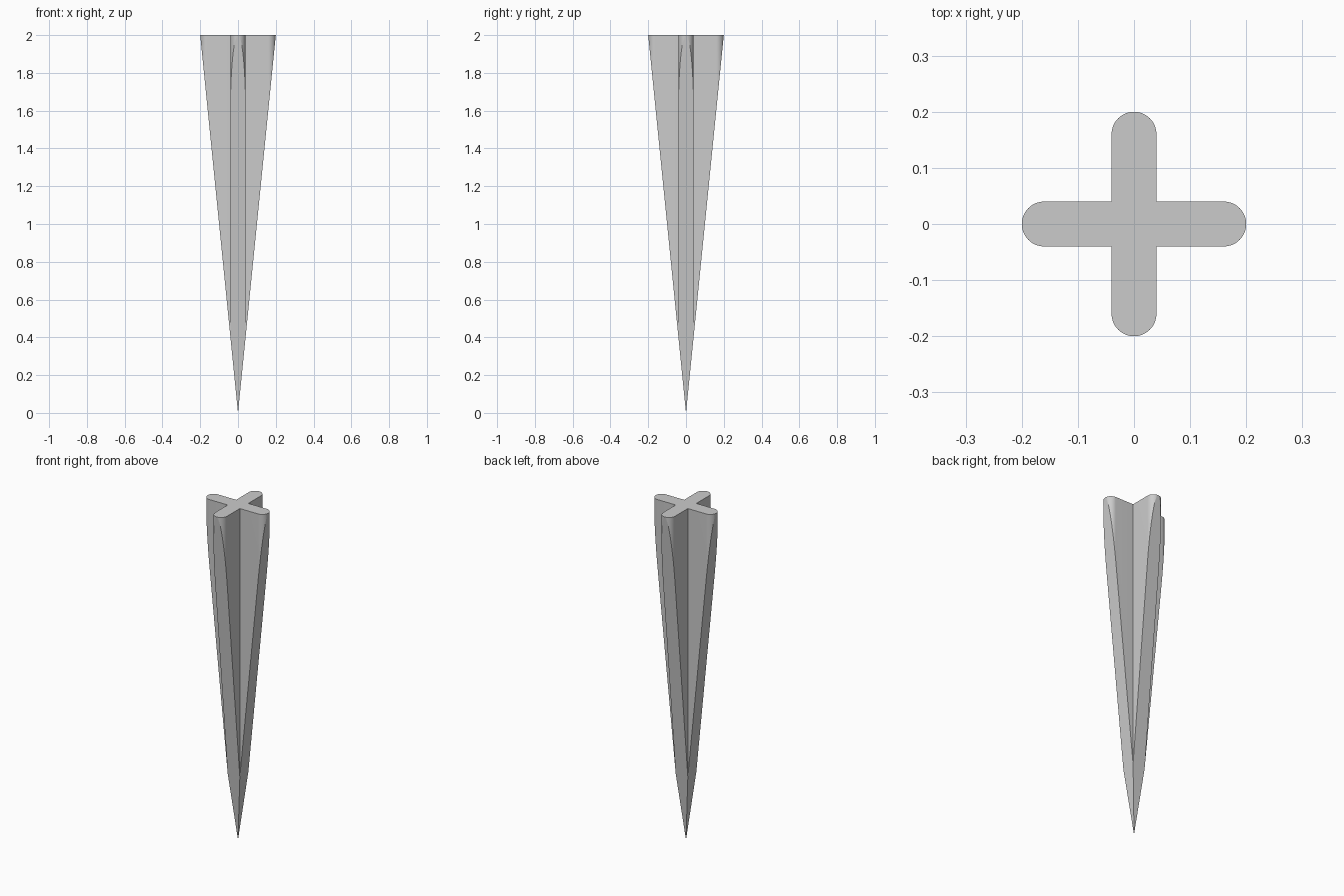
import bpy, bmesh
from math import cos, sin, pi

cube = bpy.data.objects.get("Cube")
if cube:
    bpy.data.objects.remove(cube, do_unlink=True)

HEIGHT, REACH, HALF = 2.0, 0.2, 0.04   # spike height, fin reach, fin half thickness
STEPS = 24                             # segments on each rounded fin end

grey = bpy.data.materials.new("plain grey")
grey.use_nodes = True
colour = (0.6, 0.6, 0.6, 1)
grey.diffuse_color = colour
grey.node_tree.nodes["Principled BSDF"].inputs["Base Color"].default_value = colour


def add_object(name, bm):
    bmesh.ops.recalc_face_normals(bm, faces=bm.faces)
    mesh = bpy.data.meshes.new(name)
    bm.to_mesh(mesh)
    bm.free()
    mesh.materials.append(grey)
    obj = bpy.data.objects.new(name, mesh)
    bpy.context.collection.objects.link(obj)
    return obj


# Cross-shaped bar: one rounded arm and its inner corner, turned four times
arm = [(REACH - HALF + HALF * cos(a), HALF * sin(a))
       for a in (pi * (i / STEPS - 0.5) for i in range(STEPS + 1))]
arm.append((HALF, HALF))
outline = []
for turn in range(4):
    outline += arm
    arm = [(-y, x) for x, y in arm]

bm = bmesh.new()
base = bm.faces.new([bm.verts.new((x, y, -0.1)) for x, y in outline])
top = bmesh.ops.extrude_face_region(bm, geom=[base], use_keep_orig=True)
for v in top["geom"]:
    if isinstance(v, bmesh.types.BMVert):
        v.co.z = HEIGHT
spike = add_object("cross_spike", bm)

# Upside-down square pyramid that sharpens the bar to a point
bm = bmesh.new()
tip = bm.verts.new((0, 0, 0))
wide = REACH * 1.1
rim = [bm.verts.new((x * wide, y * wide, HEIGHT * 1.1))
       for x, y in ((-1, -1), (1, -1), (1, 1), (-1, 1))]
bm.faces.new(rim)
for i in range(4):
    bm.faces.new((tip, rim[i], rim[i - 1]))
cutter = add_object("taper_cutter", bm)
cutter.hide_render = True

taper = spike.modifiers.new("taper", 'BOOLEAN')
taper.operation = 'INTERSECT'
taper.solver = 'EXACT'
taper.object = cutter

bpy.ops.object.select_all(action='DESELECT')
spike.select_set(True)
bpy.context.view_layer.objects.active = spike
bpy.ops.object.modifier_apply(modifier=taper.name)
bpy.data.objects.remove(cutter, do_unlink=True)

# Smooth rounded ends, crisp edges elsewhere
bpy.ops.object.shade_smooth_by_angle(angle=pi / 12)
